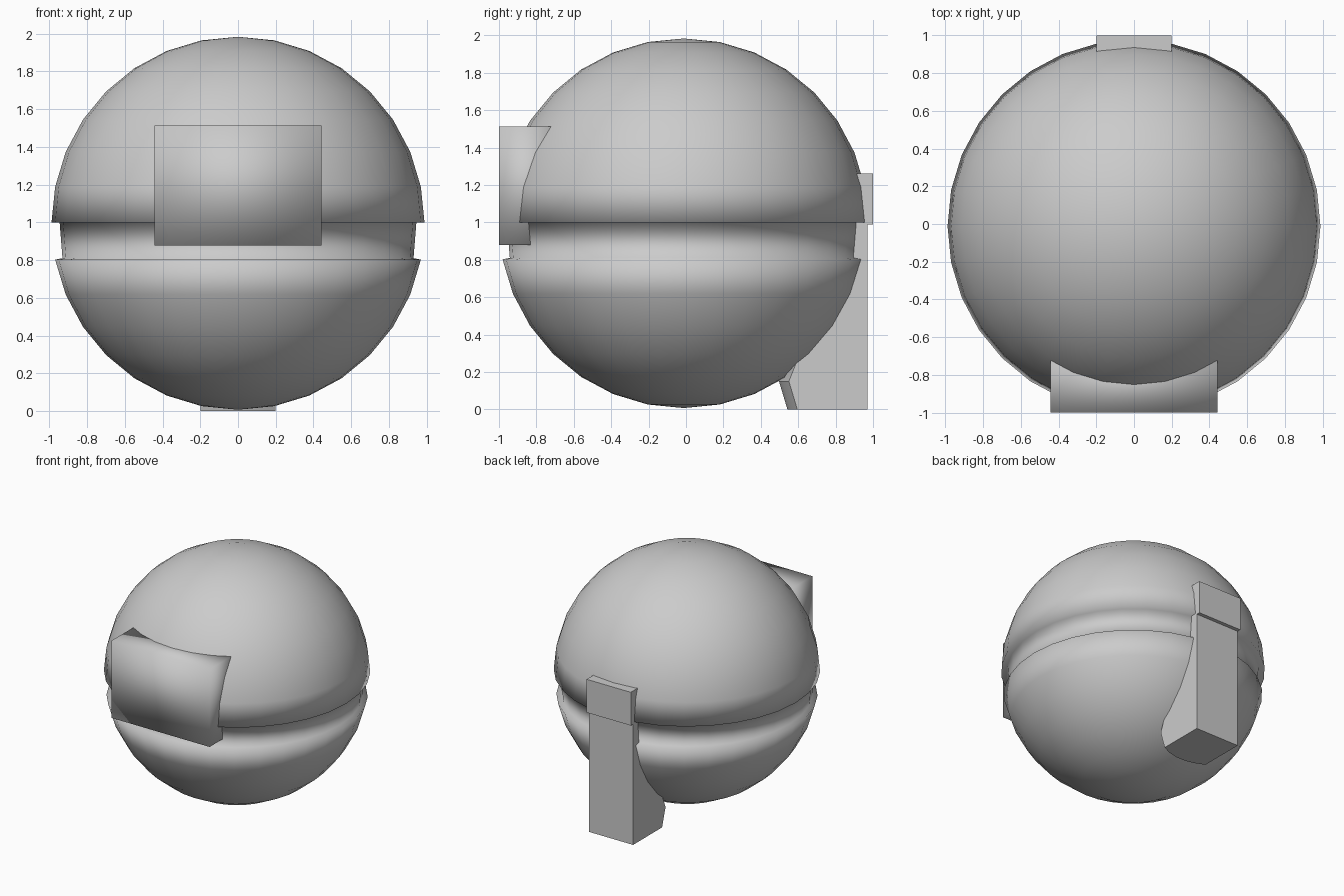
import bpy, bmesh
from math import sin, cos, pi

if "Cube" in bpy.data.objects:
    bpy.data.objects.remove(bpy.data.objects["Cube"])

CY, CZ, R, SEG = -0.012, 0.995, 0.988, 32


def make(name, bm, angle=None):
    bmesh.ops.recalc_face_normals(bm, faces=bm.faces)
    me = bpy.data.meshes.new(name)
    bm.to_mesh(me)
    bm.free()
    ob = bpy.data.objects.new(name, me)
    bpy.context.collection.objects.link(ob)
    bpy.ops.object.select_all(action='DESELECT')
    ob.select_set(True)
    bpy.context.view_layer.objects.active = ob
    if angle is None:
        bpy.ops.object.shade_smooth()
    else:
        bpy.ops.object.shade_smooth_by_angle(angle=angle)
    return ob


def box(name, x, y0, y1, z0, z1, angle=None):
    bm = bmesh.new()
    bmesh.ops.create_cube(bm, size=1)
    for v in bm.verts:
        v.co.x *= 2 * x
        v.co.y = y0 if v.co.y < 0 else y1
        v.co.z = z0 if v.co.z < 0 else z1
    return make(name, bm, angle)


def loft(bm, rings):
    loops = [[bm.verts.new(p) for p in ring] for ring in rings]
    n = len(loops[0])
    for a, b in zip(loops, loops[1:]):
        for i in range(n):
            j = (i + 1) % n
            bm.faces.new((a[i], a[j], b[j], b[i]))
    return loops


# Ball body: upper dome, recessed band and lower bowl as one revolved profile
step = pi / 16
profile = [(R * cos(k * step), CZ + R * sin(k * step)) for k in range(7, 0, -1)]
profile += [(R, 1.0), (0.945, 0.998), (0.93, 0.81)]
profile += [(R * cos(k * step), CZ - R * sin(k * step)) for k in range(1, 8)]
bm = bmesh.new()
loops = loft(bm, [[(r * cos(2 * pi * i / SEG), CY + r * sin(2 * pi * i / SEG), z)
                   for i in range(SEG)] for r, z in profile])
for ring, z in ((loops[0], CZ + R), (loops[-1], CZ - R)):
    pole = bm.verts.new((0, CY, z))
    for i in range(SEG):
        bm.faces.new((ring[i], ring[(i + 1) % SEG], pole))
make("ball_body", bm)

# Front plate
box("front_plate", 0.443, -1.0, -0.7, 0.878, 1.512)

# Rear hinge tab
box("hinge_tab", 0.2, 0.86, 1.0, 0.988, 1.26, 0.6)

# Rear stand: bowed front face leaning forward, vertical back
def section(z, front, bow, back=0.97):
    xs = [-0.2, -0.12, -0.04, 0.04, 0.12, 0.2]
    return [(x, front + bow * (x / 0.2) ** 2, z) for x in xs] + \
           [(0.2, back, z), (-0.2, back, z)]

bm = bmesh.new()
loops = loft(bm, [section(0.005, 0.54, 0.055), section(0.15, 0.495, 0.055),
                  section(0.4, 0.65, 0.0), section(0.988, 0.8, 0.0)])
for v in loops[0]:
    v.co.z = 0
bm.faces.new(loops[0])
bm.faces.new(loops[-1])
make("rear_stand", bm, 0.6)
